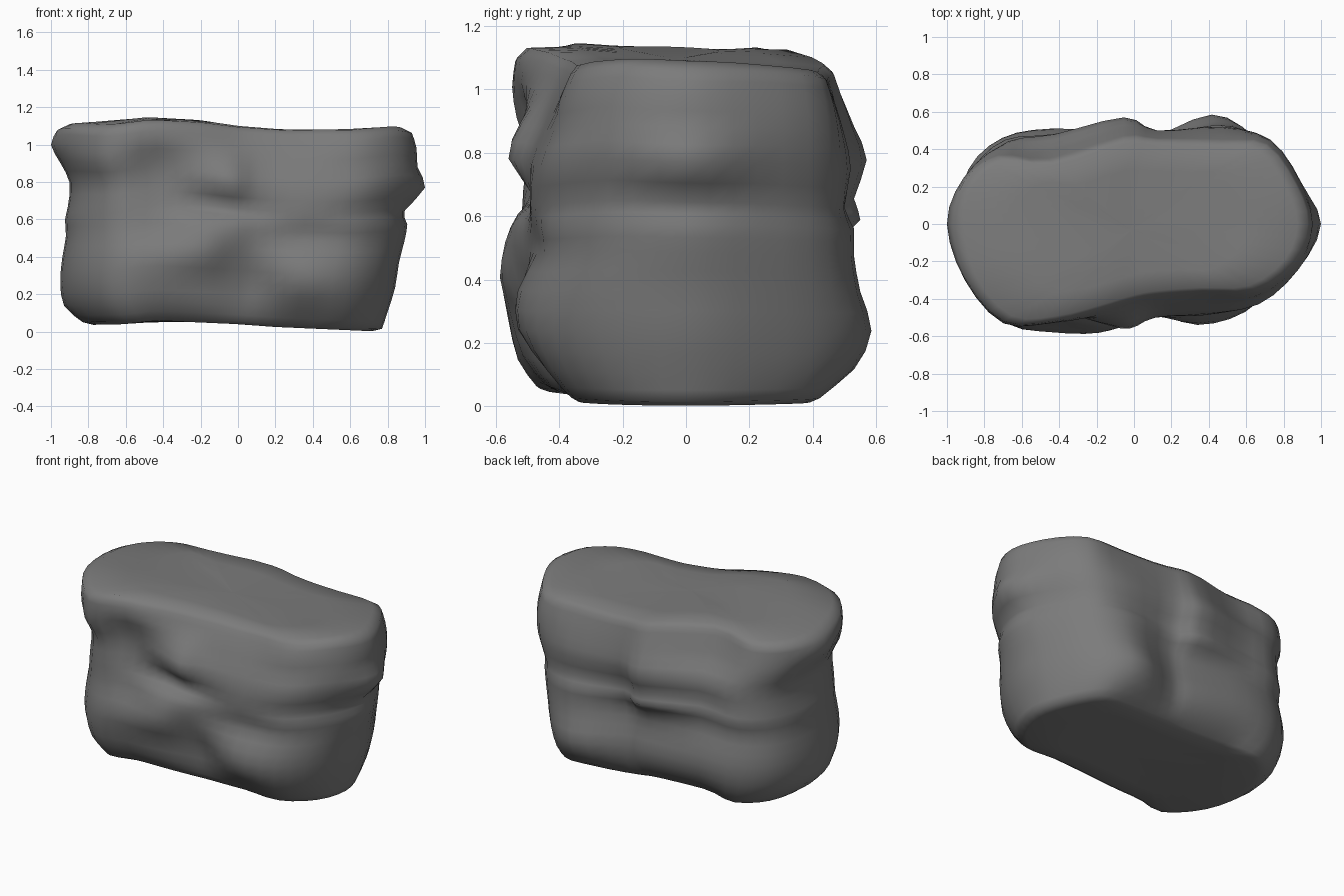
import bpy, math

if "Cube" in bpy.data.objects:
    bpy.data.objects.remove(bpy.data.objects["Cube"])

# Height levels, and the rock's reach at each level
LEVELS = [.03, .12, .25, .38, .50, .59, .66, .79, .90, 1.0, 1.08]
LEFT = [.83, .93, .95, .94, .92, .925, .91, .90, .95, 1.0, .965]
RIGHT = [.77, .80, .84, .86, .89, .905, .89, 1.0, .96, .955, .93]
# Front and back depth at seven and six stations running from left to right
FRONT_X = [-.72, -.45, -.2, -.03, .12, .40, .70]
FRONT = [
    (.46, .45, .43, .41, .39, .36, .35), (.51, .52, .49, .45, .43, .44, .42),
    (.53, .56, .52, .47, .45, .53, .47), (.53, .58, .58, .51, .49, .53, .46),
    (.51, .53, .57, .54, .50, .47, .42), (.50, .51, .53, .53, .50, .48, .43),
    (.50, .49, .47, .48, .48, .49, .42), (.50, .47, .53, .56, .50, .48, .43),
    (.53, .49, .51, .52, .46, .44, .39), (.53, .53, .49, .45, .42, .40, .38),
    (.52, .52, .46, .41, .38, .36, .35)]
BACK_X = [-.75, -.47, -.06, .13, .50, .76]
BACK = [
    (.40, .38, .38, .40, .42, .40), (.44, .47, .46, .45, .53, .45),
    (.46, .51, .49, .47, .585, .47), (.45, .49, .46, .45, .55, .46),
    (.43, .46, .47, .44, .53, .45), (.45, .48, .55, .47, .53, .45),
    (.44, .46, .53, .46, .50, .45), (.44, .48, .57, .50, .52, .45),
    (.41, .41, .53, .49, .50, .45), (.38, .37, .49, .47, .47, .44),
    (.36, .34, .46, .45, .44, .42)]
TOP = [(-1, 1.11), (-.7, 1.12), (-.47, 1.15), (-.2, 1.13), (0, 1.1),
       (.25, 1.08), (.6, 1.08), (.85, 1.1), (1, 1.09)]
BOTTOM = [(-.85, .035), (-.6, .04), (-.45, .06), (0, .04), (.2, .025), (.77, 0)]


def lookup(table, x):
    if x <= table[0][0]:
        return table[0][1]
    for (x0, a), (x1, b) in zip(table, table[1:]):
        if x <= x1:
            return a + (b - a) * (x - x0) / (x1 - x0)
    return table[-1][1]


def spline(a, b, c, d, t):
    return tuple(.5 * (2*q + (r - p)*t + (2*p - 5*q + 4*r - s)*t*t
                       + (3*q - p - 3*r + s)*t**3) for p, q, r, s in zip(a, b, c, d))


# Smoothed reach, so bumps on the ends stay near the middle of the end faces
def soft(reach, i):
    return sum(reach[max(0, i-1):i+2]) / len(reach[max(0, i-1):i+2])


# Rounded outline of one level, counter-clockwise from the left end
def outline(i):
    left, right = min(LEFT[i], soft(LEFT, i)), min(RIGHT[i], soft(RIGHT, i))
    f, b = FRONT[i], BACK[i]
    pts = [(-LEFT[i], 0), (-.93 * left, -f[0] * .57)]
    pts += [(s * (left if s < 0 else right), -y) for s, y in zip(FRONT_X, f)]
    pts += [(.92 * right, -f[-1] * .58), (RIGHT[i], 0), (.93 * right, b[5] * .5)]
    pts += [(s * (left if s < 0 else right), y)
            for s, y in reversed(list(zip(BACK_X, b)))]
    pts += [(-.94 * left, b[0] * .64)]
    pts = [(x, y, LEVELS[i]) for x, y in pts]
    n = len(pts)
    return [spline(pts[k-1], pts[k], pts[(k+1) % n], pts[(k+2) % n], t / 3)
            for k in range(n) for t in range(3)]


def top_height(x, y):
    return lookup(TOP, x) - .04 * max(0, y + .2) - .08 * max(0, -.3 - y)


# Follow the uneven top and bottom
def place(p):
    x, y, z = p
    u = (z - .03) / 1.05
    rim = top_height(x, y) - .025
    return (x, y, z + (lookup(BOTTOM, x) + .015 - .03) * (1 - u) + (rim - 1.08) * u)


def cap_ring(ring, scale, height):
    cx = sum(p[0] for p in ring) / len(ring)
    cy = sum(p[1] for p in ring) / len(ring)
    flat = [(cx + (x - cx) * scale, cy + (y - cy) * scale) for x, y, z in ring]
    return [(x, y, height(x, y)) for x, y in flat]


# Layered sides
base = [outline(i) for i in range(len(LEVELS))]
last = len(base) - 1
rings = []
for i in range(last):
    quad = [base[max(i-1, 0)], base[i], base[i+1], base[min(i+2, last)]]
    for t in (0, .5):
        rings.append([place(spline(*p, t)) for p in zip(*quad)])
rings.append([place(p) for p in base[last]])

# Flat cap rings at the bottom and the top
low, high = rings[0], rings[-1]
rings = ([cap_ring(low, s, lambda x, y: lookup(BOTTOM, x)) for s in (.02, .35, .65, .93)]
         + rings + [cap_ring(high, s, top_height) for s in (.94, .65, .35, .02)])

n = len(low)
verts = [p for r in rings for p in r]
faces = [(r*n + k, r*n + (k+1) % n, (r+1)*n + (k+1) % n, (r+1)*n + k)
         for r in range(len(rings) - 1) for k in range(n)]
faces += [tuple(reversed(range(n))), tuple(range(len(verts) - n, len(verts)))]

mesh = bpy.data.meshes.new("rock")
mesh.from_pydata(verts, [], faces)
mesh.update()
rock = bpy.data.objects.new("rock", mesh)
bpy.context.collection.objects.link(rock)
mesh.polygons.foreach_set("use_smooth", [True] * len(mesh.polygons))

# Dark grey stone
stone = bpy.data.materials.new("stone")
stone.diffuse_color = (.2, .2, .2, 1)
stone.use_nodes = True
stone.node_tree.nodes["Principled BSDF"].inputs["Base Color"].default_value = stone.diffuse_color
mesh.materials.append(stone)
